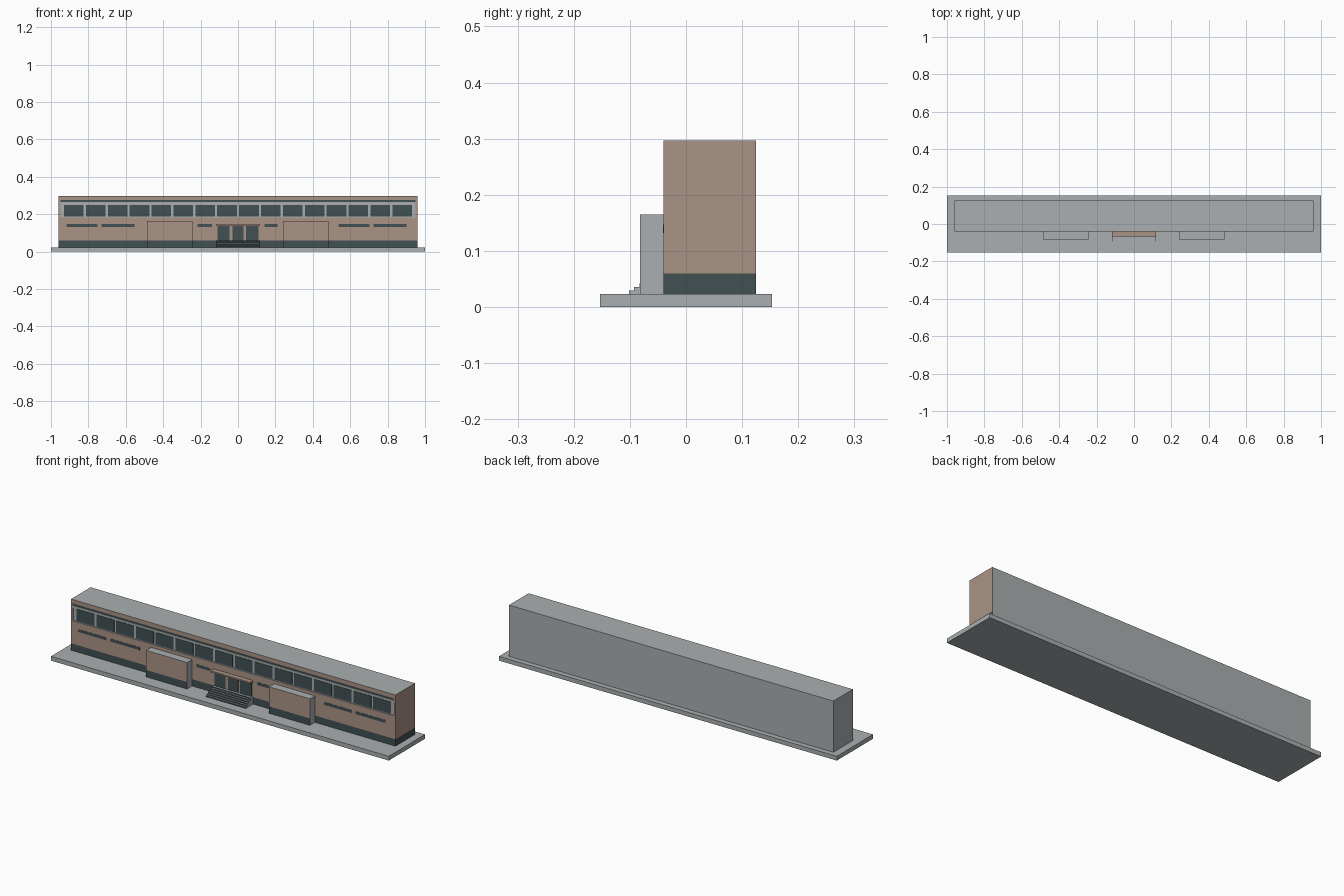
import bpy, bmesh
from mathutils import Vector

if "Cube" in bpy.data.objects:
    bpy.data.objects.remove(bpy.data.objects["Cube"])


def material(name, rgb):
    m = bpy.data.materials.new(name)
    m.diffuse_color = (*rgb, 1)
    m.use_nodes = True
    m.node_tree.nodes["Principled BSDF"].inputs["Base Color"].default_value = m.diffuse_color
    return m


MATS = [material("concrete_gray", (0.40, 0.43, 0.44)),
        material("brick_tan", (0.41, 0.295, 0.235)),
        material("dark_slate", (0.053, 0.080, 0.086))]
GRAY, TAN, DARK = 0, 1, 2


def box_mesh(x0, x1, y0, y1, z0, z1):
    bm = bmesh.new()
    bmesh.ops.create_cube(bm, size=1)
    for v in bm.verts:
        v.co = Vector((x1 if v.co.x > 0 else x0,
                       y1 if v.co.y > 0 else y0,
                       z1 if v.co.z > 0 else z0))
    return bm


def cut(bm, axis, value):
    co, no = Vector(), Vector()
    co[axis], no[axis] = value, 1
    bmesh.ops.bisect_plane(bm, geom=bm.verts[:] + bm.edges[:] + bm.faces[:],
                           plane_co=co, plane_no=no)


def finish(name, bm, rule):
    bm.normal_update()
    for f in bm.faces:
        f.material_index = rule(f.calc_center_median(), f.normal)
    me = bpy.data.meshes.new(name)
    bm.to_mesh(me)
    bm.free()
    for m in MATS:
        me.materials.append(m)
    bpy.context.collection.objects.link(bpy.data.objects.new(name, me))


def box(name, dims, rule):
    finish(name, box_mesh(*dims), rule if callable(rule) else lambda c, n: rule)


GROUND, PLINTH = 0.023, 0.06
WALL = -0.04           # front wall plane
RECESS = WALL + 0.006  # back of the window band
BAND0, BAND1, BAND_X = 0.183, 0.276, 0.95

# Base slab
box("base_slab", (-1, 1, -0.153, 0.153, 0, GROUND), GRAY)

# Main hall with a window band pushed into the front wall
bm = box_mesh(-0.96, 0.96, WALL, 0.125, GROUND, 0.297)
for z in (PLINTH, BAND0, BAND1):
    cut(bm, 2, z)
for x in (-BAND_X, BAND_X):
    cut(bm, 0, x)
bm.normal_update()
band = [f for f in bm.faces if f.normal.y < -0.9
        and BAND0 < f.calc_center_median().z < BAND1
        and abs(f.calc_center_median().x) < BAND_X]
new = bmesh.ops.extrude_face_region(bm, geom=band)["geom"]
bmesh.ops.delete(bm, geom=band, context="FACES_ONLY")
bmesh.ops.translate(bm, vec=(0, RECESS - WALL, 0),
                    verts=[g for g in new if isinstance(g, bmesh.types.BMVert)])
bmesh.ops.recalc_face_normals(bm, faces=bm.faces[:])


def hall_colour(c, n):
    if (n.y < -0.9 and c.y < WALL + 0.001) or (n.x > 0.9 and c.x > 0.955):
        return DARK if c.z < PLINTH else TAN
    return GRAY


finish("main_hall", bm, hall_colour)

# Dark reveal and concrete fascia over the windows
box("shadow_reveal", (-BAND_X, BAND_X, RECESS - 0.001, RECESS, 0.265, BAND1), DARK)
box("window_fascia", (-BAND_X, BAND_X, WALL + 0.001, RECESS, 0.253, 0.265), GRAY)

# Row of upper windows
pitch = 0.117
for i in range(16):
    x = (i - 7.5) * pitch
    box("upper_window", (x - 0.0525, x + 0.0525, RECESS - 0.002, RECESS, 0.187, 0.250), DARK)

# Narrow slit windows
for x0, x1 in ((-0.917, -0.751), (-0.730, -0.553), (-0.217, -0.138),
               (0.142, 0.211), (0.537, 0.703), (0.725, 0.901)):
    box("slit_window", (x0, x1, WALL - 0.001, WALL, 0.132, 0.147), DARK)

# Two projecting blocks with coloured front faces
for x in (-0.365, 0.362):
    bm = box_mesh(x - 0.121, x + 0.121, -0.082, WALL, GROUND, 0.165)
    cut(bm, 2, PLINTH)
    finish("projecting_block", bm,
           lambda c, n: GRAY if n.y > -0.9 else (DARK if c.z < PLINTH else TAN))

# Entrance doors and canopy
for x0, x1 in ((-0.11, -0.045), (-0.03, 0.03), (0.042, 0.11)):
    box("entrance_door", (x0, x1, WALL - 0.002, WALL, PLINTH, 0.138), DARK)
box("entrance_canopy", (-0.118, 0.118, -0.066, WALL, 0.141, 0.149), TAN)

# Entrance steps: dark risers, concrete treads and sides
for i in range(6):
    y = -0.102 + i * 0.0095
    y_back = y + 0.0095 if i < 5 else WALL
    box("entrance_step", (-0.118, 0.118, y, y_back, GROUND, 0.0293 + i * 0.0063),
        lambda c, n: DARK if n.y < -0.9 else GRAY)
